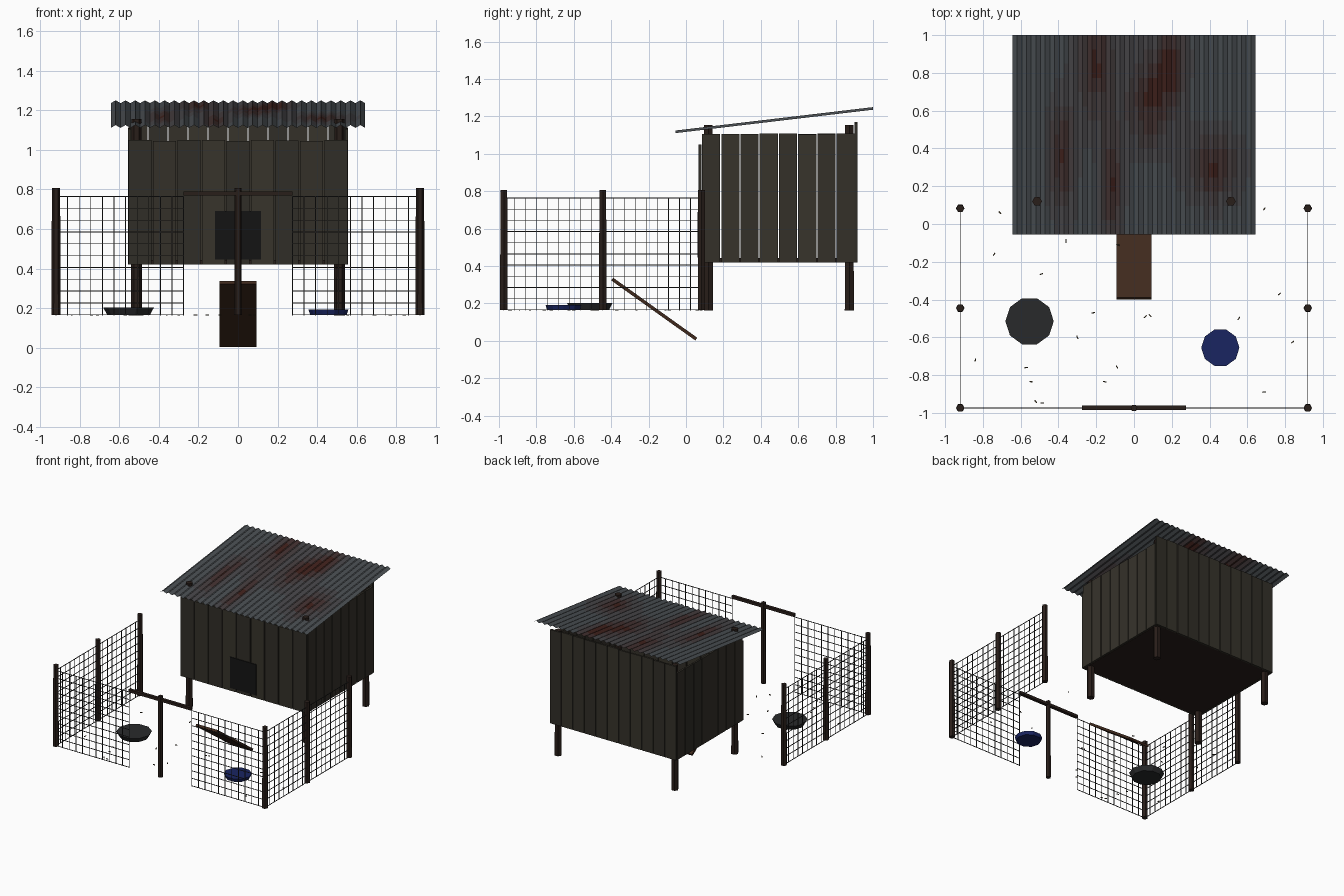
import bpy, bmesh, math, random
from mathutils import Vector, Matrix

if "Cube" in bpy.data.objects:
    bpy.data.objects.remove(bpy.data.objects["Cube"])

random.seed(4)


def mat(name, r, g, b):
    m = bpy.data.materials.new(name)
    m.diffuse_color = (r, g, b, 1)
    m.use_nodes = True
    m.node_tree.nodes["Principled BSDF"].inputs["Base Color"].default_value = m.diffuse_color
    return m


POST = mat("dark_post_wood", 0.022, 0.013, 0.010)
RAMP = mat("brown_wood", 0.05, 0.022, 0.012)
PLANKS = [mat("plank_wood_%d" % i, 0.030 + 0.004 * i, 0.027 + 0.003 * i, 0.020 + 0.002 * i) for i in range(3)]
BLACK = mat("door_black", 0.007, 0.007, 0.007)
RUBBER = mat("black_rubber", 0.022, 0.023, 0.024)
BLUE = mat("blue_plastic", 0.01, 0.018, 0.12)
WIRE = mat("wire", 0.03, 0.03, 0.03)
STRAW = mat("straw", 0.06, 0.045, 0.02)
ROOF = [mat("roof_tone_%d" % i, 0.070 - 0.004 * i, 0.080 - 0.016 * i, 0.088 - 0.019 * i) for i in range(5)]


def finish(bm, name, mats):
    me = bpy.data.meshes.new(name)
    bm.to_mesh(me)
    bm.free()
    for m in mats:
        me.materials.append(m)
    ob = bpy.data.objects.new(name, me)
    bpy.context.collection.objects.link(ob)
    return ob


def add_box(bm, lo, hi, index=0, rot=None):
    lo, hi = Vector(lo), Vector(hi)
    m = Matrix.Translation((lo + hi) / 2)
    if rot:
        m = m @ rot
    m = m @ Matrix.Diagonal((*(hi - lo), 1))
    for v in bmesh.ops.create_cube(bm, size=1, matrix=m)["verts"]:
        for f in v.link_faces:
            f.material_index = index


def box(name, lo, hi, m, rot=None):
    bm = bmesh.new()
    add_box(bm, lo, hi, 0, rot)
    return finish(bm, name, [m])


def cone(name, x, y, z0, z1, r0, r1, sides, m):
    bm = bmesh.new()
    bmesh.ops.create_cone(bm, cap_ends=True, segments=sides, radius1=r0, radius2=r1, depth=z1 - z0,
                          matrix=Matrix.Translation((x, y, (z0 + z1) / 2)) @ Matrix.Rotation(math.pi / 2, 4, "Z"))
    return finish(bm, name, [m])


def plank_wall(name, axis, start, end, count, off, thick, top):
    # row of upright boards with thin gaps
    bm = bmesh.new()
    w = (end - start) / count
    for i in range(count):
        a, b = start + i * w + 0.003, start + (i + 1) * w - 0.003
        t = top - random.uniform(0, 0.006)
        if axis == "x":
            lo, hi = (a, off, 0.42), (b, off + thick, t)
        else:
            lo, hi = (off, a, 0.42), (off + thick, b, t)
        add_box(bm, lo, hi, random.randrange(3))
    return finish(bm, name, PLANKS)


# House: floor, walls, doorway
box("floor", (-0.54, 0.083, 0.42), (0.54, 0.905, 0.443), POST)
plank_wall("front_wall", "x", -0.557, 0.557, 9, 0.068, 0.015, 1.05)
plank_wall("back_wall", "x", -0.557, 0.557, 11, 0.902, 0.015, 1.17)
for side, x in (("left", -0.557), ("right", 0.542)):
    plank_wall(side + "_wall", "y", 0.083, 0.905, 8, x, 0.015, 1.11)
box("door_opening", (-0.116, 0.062, 0.445), (0.116, 0.074, 0.69), BLACK)

# House legs
for x in (-0.513, 0.513):
    for y in (0.12, 0.873):
        cone("house_leg", x, y, 0.163, 1.155, 0.028, 0.026, 6, POST)


# Corrugated roof with rust tones
def rust(x, y):
    spots = ((0.08, 0.65, 0.12, 0.25), (-0.2, 0.85, 0.1, 0.3), (-0.38, 0.35, 0.07, 0.3),
             (0.42, 0.3, 0.14, 0.18), (-0.12, 0.2, 0.06, 0.3), (0.2, 0.85, 0.08, 0.2))
    return min(1, sum(0.9 * math.exp(-((x - a) / w) ** 2 - ((y - b) / h) ** 2) for a, b, w, h in spots))


bm = bmesh.new()
NX, NY = 52, 14
grid = []
for i in range(NX + 1):
    x = -0.643 + 1.286 * i / NX
    grid.append([bm.verts.new((x, -0.055 + 1.055 * j / NY, 1.118 + 0.125 * j / NY + (0.007 if i % 2 else -0.007)))
                 for j in range(NY + 1)])
for i in range(NX):
    for j in range(NY):
        f = bm.faces.new((grid[i][j], grid[i + 1][j], grid[i + 1][j + 1], grid[i][j + 1]))
        c = f.calc_center_median()
        f.material_index = round(4 * rust(c.x, c.y))
finish(bm, "corrugated_roof", ROOF)

# Ramp board
box("ramp", (-0.093, -0.17 - 0.276, 0.161), (0.093, -0.17 + 0.276, 0.179), RAMP,
    Matrix.Rotation(math.radians(-35.5), 4, "X"))

# Fence posts and gate frame
for x in (-0.92, 0.92):
    for y in (0.083, -0.445, -0.974):
        cone("fence_post", x, y, 0.165, 0.808, 0.023, 0.021, 6, POST)
cone("gate_post", 0, -0.974, 0.165, 0.808, 0.019, 0.018, 6, POST)
box("gate_bar", (-0.275, -0.986, 0.768), (0.275, -0.962, 0.79), POST)


# Wire mesh panels
def wire_panel(name, p, q, cells):
    bm = bmesh.new()
    p, q = Vector((*p, 0)), Vector((*q, 0))
    h = 0.002
    e = Vector((h, h, h))
    for i in range(cells + 1):
        c = p.lerp(q, i / cells)
        add_box(bm, c - e + Vector((0, 0, 0.165)), c + e + Vector((0, 0, 0.765)))
    for k in range(11):
        z = Vector((0, 0, 0.166 + 0.0598 * k))
        add_box(bm, p + z - e, q + z + e)
    finish(bm, name, [WIRE])


wire_panel("front_left_mesh", (-0.92, -0.974), (-0.275, -0.974), 11)
wire_panel("front_right_mesh", (0.275, -0.974), (0.92, -0.974), 11)
for x in (-0.92, 0.92):
    wire_panel("side_front_mesh", (x, -0.974), (x, -0.445), 9)
    wire_panel("side_back_mesh", (x, -0.445), (x, 0.083), 9)

# Feed and water bowls
cone("feed_bowl", -0.553, -0.515, 0.165, 0.203, 0.108, 0.128, 10, RUBBER)
cone("water_bowl", 0.457, -0.655, 0.165, 0.192, 0.092, 0.101, 10, BLUE)

# Loose straw
spots = [(-.71, .06), (-.74, -.16), (-.36, -.09), (-.085, -.11), (-.49, -.265), (-.215, -.47), (.06, -.49),
         (.085, -.485), (-.3, -.6), (.77, -.37), (.555, -.5), (.84, -.625), (-.84, -.72), (-.57, -.76),
         (-.09, -.757), (-.155, -.835), (-.545, -.835), (-.52, -.94), (-.487, -.948), (.69, -.89), (.69, .08)]
bm = bmesh.new()
for x, y in spots:
    add_box(bm, (x - 0.009, y - 0.003, 0.163), (x + 0.009, y + 0.003, 0.168), 0,
            Matrix.Rotation(random.uniform(0, math.pi), 4, "Z"))
finish(bm, "straw", [STRAW])
